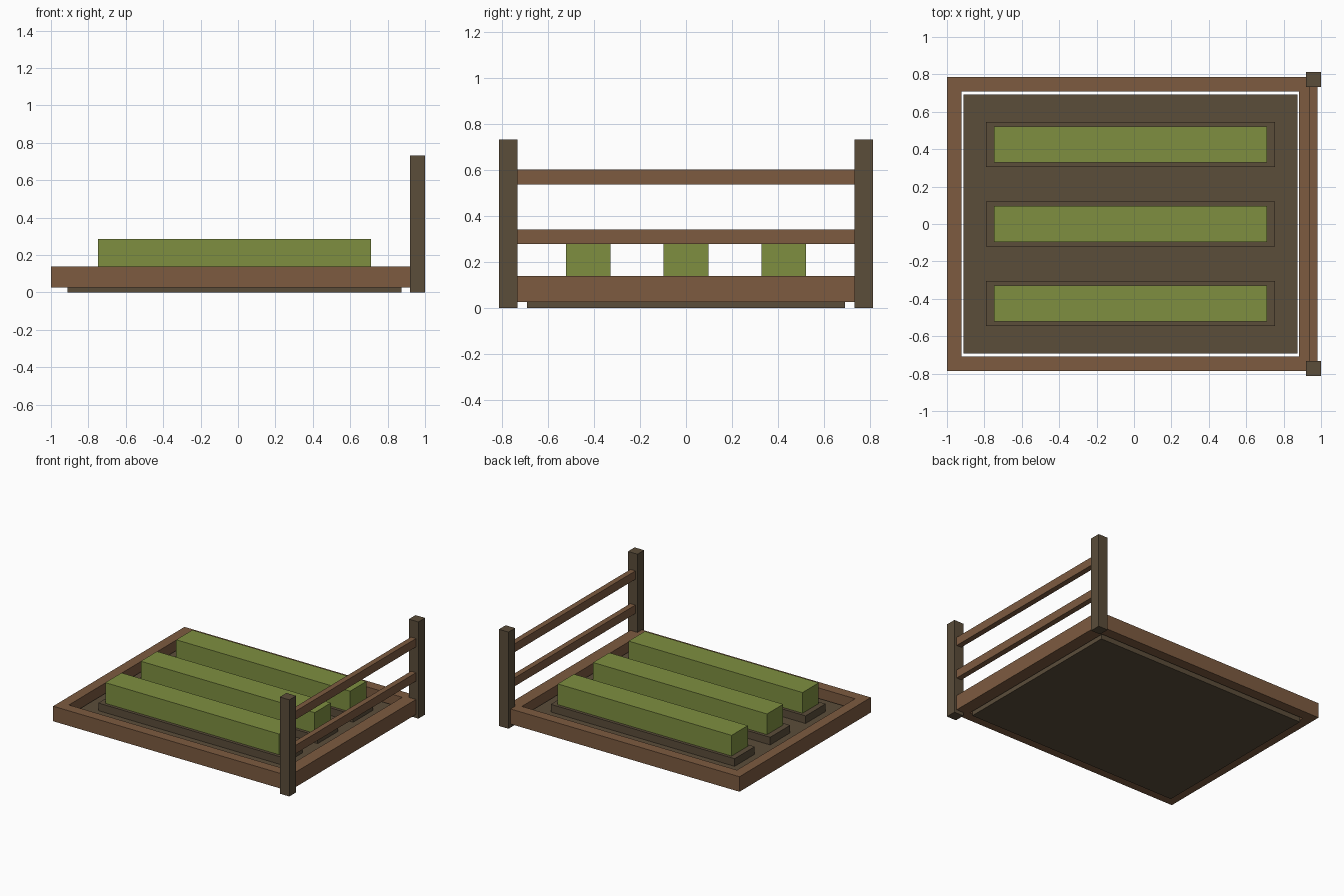
import bpy, bmesh

if "Cube" in bpy.data.objects:
    bpy.data.objects.remove(bpy.data.objects["Cube"])


def material(name, hex_code):
    # sRGB hex to linear diffuse colour
    rgb = [int(hex_code[i:i + 2], 16) / 255 for i in (0, 2, 4)]
    lin = [c / 12.92 if c <= 0.04045 else ((c + 0.055) / 1.055) ** 2.4 for c in rgb]
    mat = bpy.data.materials.new(name)
    mat.diffuse_color = (*lin, 1)
    mat.use_nodes = True
    mat.node_tree.nodes["Principled BSDF"].inputs["Base Color"].default_value = mat.diffuse_color
    return mat


wood = material("warm wood", "7D5B40")
dark = material("dark earth brown", "5B4D3A")
green = material("leaf green", "7E8F40")


def finish(name, bm, mat):
    bmesh.ops.recalc_face_normals(bm, faces=bm.faces)
    mesh = bpy.data.meshes.new(name)
    bm.to_mesh(mesh)
    bm.free()
    mesh.materials.append(mat)
    obj = bpy.data.objects.new(name, mesh)
    bpy.context.collection.objects.link(obj)
    return obj


def box(name, xs, ys, zs, mat):
    bm = bmesh.new()
    bmesh.ops.create_cube(bm, size=1)
    for v in bm.verts:
        v.co = [r[0] if c < 0 else r[1] for c, r in zip(v.co, (xs, ys, zs))]
    return finish(name, bm, mat)


def ring(name, outer, inner, zs, mat):
    # Rectangular frame: bounds are (x0, x1, half_y)
    bm = bmesh.new()

    def loop(bounds, z):
        x0, x1, y = bounds
        return [bm.verts.new(p) for p in ((x0, -y, z), (x1, -y, z), (x1, y, z), (x0, y, z))]

    loops = [loop(outer, zs[0]), loop(outer, zs[1]), loop(inner, zs[1]), loop(inner, zs[0])]
    for i in range(4):
        a, b = loops[i], loops[(i + 1) % 4]
        for j in range(4):
            k = (j + 1) % 4
            bm.faces.new((a[j], a[k], b[k], b[j]))
    return finish(name, bm, mat)


# Planting bed: soil slab inside a wooden border
box("soil_slab", (-0.912, 0.874), (-0.692, 0.692), (0, 0.07), dark)
ring("border_frame", (-1, 0.98, 0.787), (-0.923, 0.882, 0.708), (0.026, 0.14), wood)

# Three raised soil rows with crops
for i, y in enumerate((-0.425, 0, 0.425), 1):
    box(f"soil_row_{i}", (-0.79, 0.753), (y - 0.12, y + 0.12), (0.065, 0.128), dark)
    box(f"crop_row_{i}", (-0.748, 0.711), (y - 0.097, y + 0.097), (0.125, 0.285), green)

# Fence along the right-hand end
for side, y in (("front", -0.773), ("back", 0.773)):
    box(f"fence_post_{side}", (0.92, 1.0), (y - 0.04, y + 0.04), (0, 0.733), dark)
for level, z in (("lower", 0.311), ("upper", 0.57)):
    box(f"fence_rail_{level}", (0.938, 0.98), (-0.773, 0.773), (z - 0.032, z + 0.032), wood)
